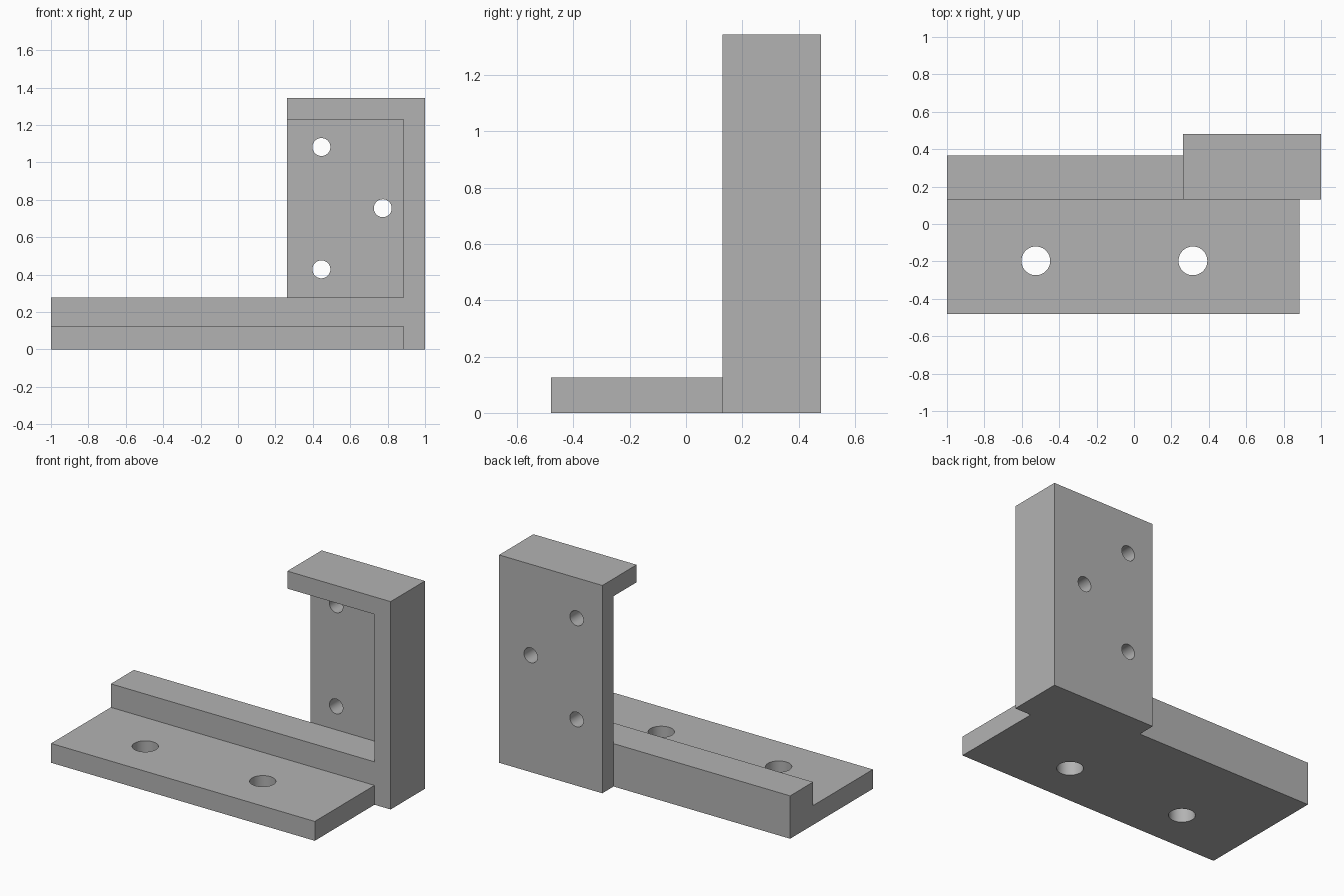
import bpy
import bmesh
import math
from mathutils import Matrix, Vector

cube = bpy.data.objects.get("Cube")
if cube:
    bpy.data.objects.remove(cube, do_unlink=True)

grey = bpy.data.materials.new("plain grey")
grey.use_nodes = True
colour = (0.45, 0.45, 0.45, 1)
grey.diffuse_color = colour
grey.node_tree.nodes["Principled BSDF"].inputs["Base Color"].default_value = colour


def finish(name, bm):
    bmesh.ops.recalc_face_normals(bm, faces=bm.faces)
    mesh = bpy.data.meshes.new(name)
    bm.to_mesh(mesh)
    bm.free()
    mesh.materials.append(grey)
    obj = bpy.data.objects.new(name, mesh)
    bpy.context.collection.objects.link(obj)
    return obj


def extrude(name, points, direction):
    """Solid made by sweeping a flat outline along a vector."""
    bm = bmesh.new()
    face = bm.faces.new([bm.verts.new(p) for p in points])
    swept = bmesh.ops.extrude_face_region(bm, geom=[face], use_keep_orig=True)
    verts = [g for g in swept["geom"] if isinstance(g, bmesh.types.BMVert)]
    bmesh.ops.translate(bm, verts=verts, vec=direction)
    return finish(name, bm)


def box(name, low, high):
    (x0, y0, z0), (x1, y1, z1) = low, high
    outline = [(x0, y0, z0), (x1, y0, z0), (x1, y1, z0), (x0, y1, z0)]
    return extrude(name, outline, Vector((0, 0, z1 - z0)))


def drill(name, centre, radius, length, rotation):
    bm = bmesh.new()
    bmesh.ops.create_cone(bm, cap_ends=True, segments=48, radius1=radius,
                          radius2=radius, depth=length,
                          matrix=Matrix.Translation(centre) @ rotation)
    return finish(name, bm)


def combine(target, tool, operation):
    """Apply a boolean and discard the tool solid."""
    tool.hide_render = True
    bpy.context.view_layer.objects.active = target
    mod = target.modifiers.new(tool.name, "BOOLEAN")
    mod.operation = operation
    mod.solver = "EXACT"
    mod.object = tool
    bpy.ops.object.modifier_apply(modifier=mod.name)
    bpy.data.objects.remove(tool, do_unlink=True)


# Main levels of the bracket
left, right, wall = -1, 1, 0.885
front, step, plate, back = -0.48, 0.13, 0.365, 0.48
base_top, rail_top, pocket_top, top = 0.125, 0.277, 1.23, 1.343
post = 0.262

# Base plate with raised rail, one stepped profile
profile = [(front, 0), (plate, 0), (plate, rail_top), (step, rail_top),
           (step, base_top), (front, base_top)]
bracket = extrude("bracket", [(left, y, z) for y, z in profile],
                  Vector((wall - left, 0, 0)))

# Upright post with a pocket open to the front and one side
upright = box("upright", (post, step, 0), (right, back, top))
pocket = box("pocket_cutter", (post - 0.1, step - 0.1, rail_top),
             (wall, plate, pocket_top))
combine(upright, pocket, "DIFFERENCE")
combine(bracket, upright, "UNION")

# Mounting holes through the base
for x in (-0.525, 0.315):
    combine(bracket, drill("base_hole", (x, -0.197, 0), 0.077, 1, Matrix()),
            "DIFFERENCE")

# Screw holes through the back plate
sideways = Matrix.Rotation(math.pi / 2, 4, "X")
for x, z in ((0.446, 1.082), (0.446, 0.428), (0.774, 0.755)):
    combine(bracket, drill("plate_hole", (x, back, z), 0.048, 0.5, sideways),
            "DIFFERENCE")

# Smooth hole walls, sharp box edges
bpy.ops.object.select_all(action="DESELECT")
bracket.select_set(True)
bpy.context.view_layer.objects.active = bracket
bpy.ops.object.shade_smooth_by_angle(angle=math.radians(30))
